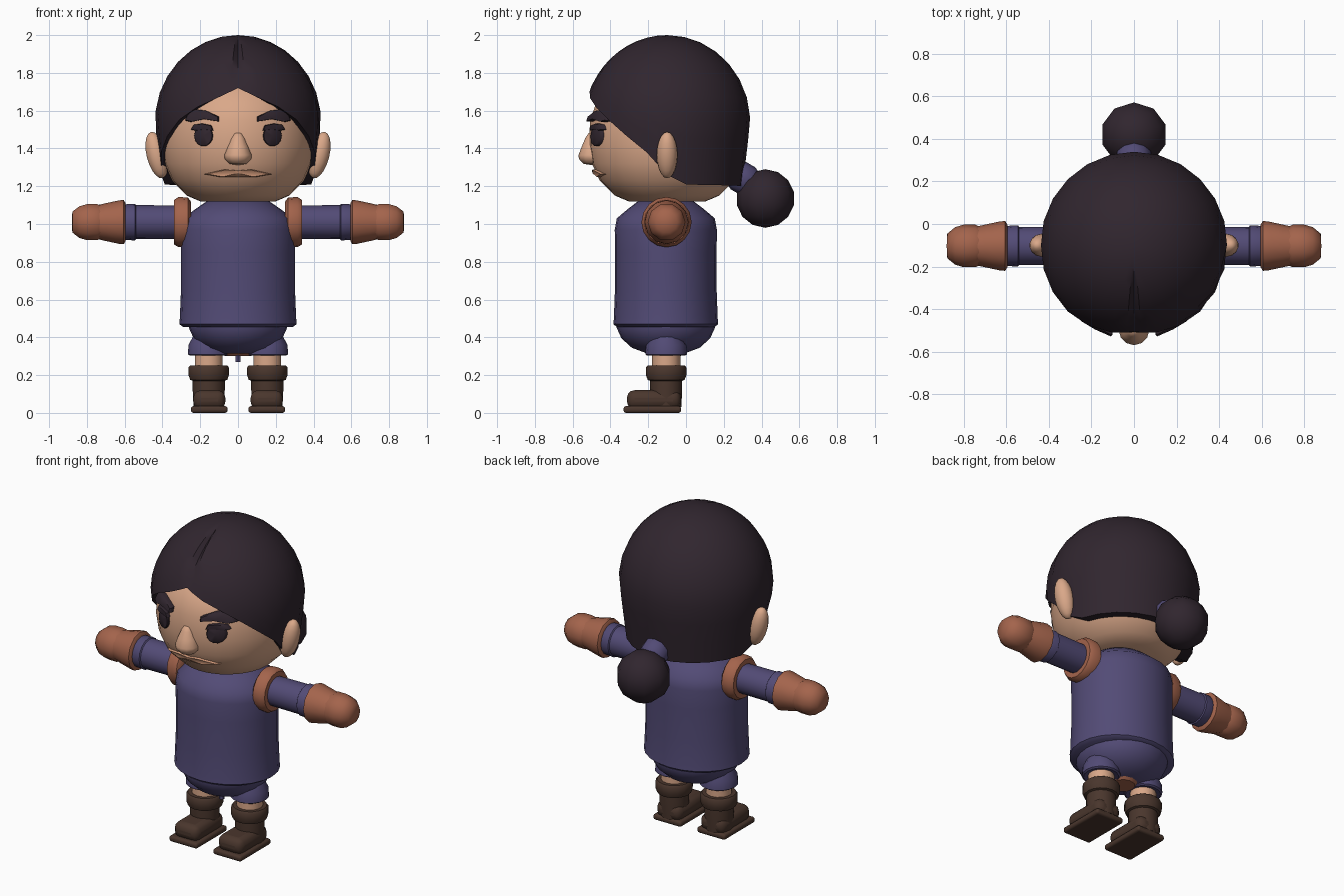
import bpy, bmesh
from math import sin, cos, pi, radians, sqrt
from mathutils import Matrix, Vector

if "Cube" in bpy.data.objects:
    bpy.data.objects.remove(bpy.data.objects["Cube"])


def material(name, rgb):
    m = bpy.data.materials.new(name)
    m.use_nodes = True
    m.diffuse_color = (*rgb, 1)
    m.node_tree.nodes["Principled BSDF"].inputs["Base Color"].default_value = (*rgb, 1)
    return m


SKIN = material("skin", (0.70, 0.39, 0.25))
LIP = material("lip", (0.70, 0.35, 0.21))
HAIR = material("dark_hair", (0.030, 0.019, 0.028))
CLOTH = material("purple_cloth", (0.085, 0.070, 0.180))
LEATHER = material("tan_leather", (0.37, 0.127, 0.072))
BOOT = material("brown_boot", (0.068, 0.037, 0.026))

CY = -0.1  # the body axis sits slightly forward
T = Matrix.Translation


def finish(bm, name, mat, angle=40):
    bmesh.ops.remove_doubles(bm, verts=bm.verts, dist=0.0005)
    bmesh.ops.recalc_face_normals(bm, faces=bm.faces)
    for f in bm.faces:
        f.smooth = True
    for e in bm.edges:
        e.smooth = e.calc_face_angle(0) < radians(angle)
    me = bpy.data.meshes.new(name)
    bm.to_mesh(me)
    bm.free()
    me.materials.append(mat)
    ob = bpy.data.objects.new(name, me)
    bpy.context.collection.objects.link(ob)
    return ob


def skin_rows(bm, rows):
    """Join closed rings of points with quads."""
    rings = [[bm.verts.new(p) for p in row] for row in rows]
    n = len(rings[0])
    for a, b in zip(rings, rings[1:]):
        for i in range(n):
            j = (i + 1) % n
            bm.faces.new((a[i], a[j], b[j], b[i]))


def lathe(name, profile, mat, matrix, seg=20, angle=40):
    bm = bmesh.new()
    turn = [2 * pi * i / seg for i in range(seg)]
    skin_rows(bm, [[matrix @ Vector((r * sin(a), -r * cos(a), z)) for a in turn]
                   for r, z in profile])
    return finish(bm, name, mat, angle)


def ball(name, mat, matrix, seg=16, rings=10):
    bm = bmesh.new()
    bmesh.ops.create_uvsphere(bm, u_segments=seg, v_segments=rings, radius=1, matrix=matrix)
    return finish(bm, name, mat, 60)


def interp(pts, x):
    for (x0, y0), (x1, y1) in zip(pts, pts[1:]):
        if x <= x1:
            return y0 + (y1 - y0) * (x - x0) / (x1 - x0)
    return pts[-1][1]


# Head: height and radius
FACE = [(1.115, 0), (1.12, 0.2), (1.15, 0.27), (1.23, 0.35), (1.32, 0.39),
        (1.42, 0.405), (1.55, 0.4), (1.72, 0.34), (1.82, 0)]
STRETCH = 1.02
lathe("head", [(r, z) for z, r in FACE], SKIN,
      T((0, CY, 0)) @ Matrix.Diagonal((1, STRETCH, 1, 1)), 28, 60)


def patch(name, outline, mat, thick, s=1):
    """Thick facial feature wrapped onto the front of the head."""
    def at(x, z, out):
        r = interp(FACE, z)
        return (s * x, CY - STRETCH * sqrt(r * r - x * x) - out, z)
    cx = sum(p[0] for p in outline) / len(outline)
    cz = sum(p[1] for p in outline) / len(outline)
    bm = bmesh.new()
    inset = [(cx + (x - cx) * 0.9, cz + (z - cz) * 0.9) for x, z in outline]
    skin_rows(bm, [[at(x, z, -0.02) for x, z in outline],
                   [at(x, z, thick * 0.7) for x, z in outline],
                   [at(x, z, thick) for x, z in inset],
                   [at(cx, cz, thick * 1.1)] * len(outline)])
    return finish(bm, name, mat, 50)


patch("mouth", [(-0.18, 1.264), (-0.07, 1.289), (0, 1.283), (0.07, 1.289),
                (0.18, 1.264), (0.09, 1.248), (-0.09, 1.248)], LIP, 0.018)
lathe("nose", [(0, 1.312), (0.045, 1.318), (0.07, 1.345), (0.072, 1.365), (0.055, 1.41),
               (0.036, 1.455), (0.02, 1.48), (0, 1.486)], SKIN, T((0, -0.497, 0)), 12, 60)

# Hair cap: hairline height against the turn from the front
HAIRLINE = [(0, 1.72), (20, 1.65), (39, 1.59), (50, 1.52), (67, 1.43),
            (83, 1.33), (95, 1.21), (180, 1.2)]


def hair_radius(z):
    if z > 1.54:
        return 0.44 * sqrt(max(0, 1 - ((z - 1.54) / 0.46) ** 2))
    return 0.44 - 0.04 * (1.54 - z) / 0.34


columns = [0, 5] + list(range(15, 346, 15)) + [355]
STEPS = 10
hair_rows = []
for i in range(STEPS + 1):
    t = i / STEPS
    row = []
    for deg in columns:
        low = interp(HAIRLINE, min(deg, 360 - deg))
        z = low + (2 - low) * cos(t * pi / 2)
        r = hair_radius(z)
        if deg == 0:  # parting crease
            r -= 0.035 * sin(pi * t) * (t > 0.25)
        row.append((r * sin(radians(deg)), CY - r * cos(radians(deg)), z))
    hair_rows.append(row)
hair_rows.append([(x * 0.82, CY + (y - CY) * 0.82, z + 0.01) for x, y, z in hair_rows[-1]])
bm = bmesh.new()
skin_rows(bm, hair_rows)
finish(bm, "hair_cap", HAIR, 45)

# Tied bun
lathe("hair_tie", [(0, -0.06), (0.07, -0.06), (0.083, -0.03), (0.083, 0.025), (0.07, 0.05), (0, 0.05)],
      CLOTH, T((0, 0.305, 1.24)) @ Matrix.Rotation(radians(-120), 4, 'X'), 10)
ball("hair_bun", HAIR, T((0, 0.42, 1.135)) @ Matrix.Diagonal((0.16, 0.155, 0.155, 1)), 10, 7)

# Torso and hips
lathe("tunic", [(0, 0.45), (0.285, 0.455), (0.305, 0.47), (0.302, 0.5), (0.296, 0.65), (0.296, 0.85),
                (0.297, 0.97), (0.285, 1.03), (0.22, 1.08), (0.155, 1.125), (0, 1.13)],
      CLOTH, T((0, -0.107, 0)) @ Matrix.Diagonal((1.02, 0.91, 1, 1)), 24, 50)
lathe("hips", [(0, 0.31), (0.1, 0.315), (0.18, 0.345), (0.235, 0.395), (0.26, 0.45), (0.26, 0.5), (0, 0.5)],
      CLOTH, T((0, -0.107, 0)), 24)
lathe("under_cloth", [(0, 0.3), (0.07, 0.3), (0.09, 0.32), (0, 0.32)], LEATHER, T((0, -0.1, 0)), 12)
lathe("front_tab", [(0, 0.27), (0.016, 0.27), (0.016, 0.34), (0, 0.34)], CLOTH, T((0, -0.16, 0)), 6)


def block(name, mat, centre, size, bevel):
    bm = bmesh.new()
    bmesh.ops.create_cube(bm, size=1, matrix=T(centre) @ Matrix.Diagonal((*size, 1)))
    ob = finish(bm, name, mat)
    mod = ob.modifiers.new("rounding", 'BEVEL')
    mod.width, mod.segments = bevel, 3
    for p in ob.data.polygons:
        p.use_smooth = True
    return ob


eye = [(0.182 + 0.05 * cos(a * pi / 7), 1.467 + 0.056 * sin(a * pi / 7)) for a in range(14)]
lash = [(0.13, 1.495), (0.14, 1.522), (0.19, 1.532), (0.235, 1.525), (0.25, 1.5), (0.225, 1.495), (0.18, 1.5)]
brow = [(0.1, 1.542), (0.1, 1.568), (0.17, 1.6), (0.25, 1.61), (0.282, 1.548), (0.25, 1.54), (0.18, 1.555)]

for s, side in ((1, "left"), (-1, "right")):
    # Face details
    patch(side + "_eye", eye, HAIR, 0.018, s)
    patch(side + "_eyelash", lash, HAIR, 0.024, s)
    patch(side + "_eyebrow", brow, HAIR, 0.035, s)
    ball(side + "_ear", SKIN, T((s * 0.43, CY, 1.365)) @ Matrix.Rotation(s * radians(14), 4, 'Y')
         @ Matrix.Diagonal((0.055, 0.055, 0.126, 1)), 14, 10)

    # Arm parts, turned about the sideways axis
    arm = T((0, -0.103, 1.01)) @ Matrix.Rotation(s * pi / 2, 4, 'Y')
    lathe(side + "_shoulder_ring", [(0, 0.25), (0.11, 0.25), (0.13, 0.265), (0.133, 0.315), (0.118, 0.338),
                                    (0.09, 0.338), (0, 0.32)], LEATHER, arm, 16)
    lathe(side + "_sleeve", [(0, 0.28), (0.088, 0.28), (0.09, 0.54), (0.097, 0.545), (0.094, 0.6),
                             (0.085, 0.62), (0, 0.62)], CLOTH, arm, 16)
    lathe(side + "_glove_cuff", [(0, 0.595), (0.1, 0.595), (0.117, 0.605), (0.115, 0.63), (0.1, 0.7),
                                 (0.092, 0.735), (0, 0.735)], LEATHER, arm, 12)
    lathe(side + "_hand", [(0, 0.71), (0.085, 0.715), (0.1, 0.745), (0.1, 0.8), (0.088, 0.84),
                           (0.058, 0.877), (0, 0.88)], LEATHER, arm, 10, 50)

    # Leg and boot
    leg = T((s * 0.155, -0.105, 0))
    lathe(side + "_shorts_leg", [(0.07, 0.31), (0.1, 0.303), (0.11, 0.31), (0.107, 0.36), (0.075, 0.42),
                                 (0, 0.44)], CLOTH, leg, 16)
    lathe(side + "_leg", [(0.075, 0.2), (0.075, 0.34)], SKIN, leg, 14)
    lathe(side + "_boot_shaft", [(0.08, 0.03), (0.085, 0.12), (0.085, 0.17), (0.098, 0.175), (0.107, 0.2),
                                 (0.107, 0.24), (0.098, 0.252), (0, 0.252)], BOOT, leg, 16)
    block(side + "_boot_foot", BOOT, (s * 0.152, -0.17, 0.07), (0.17, 0.285, 0.1), 0.04)
    block(side + "_boot_sole", BOOT, (s * 0.152, -0.178, 0.018), (0.195, 0.305, 0.036), 0.014)
